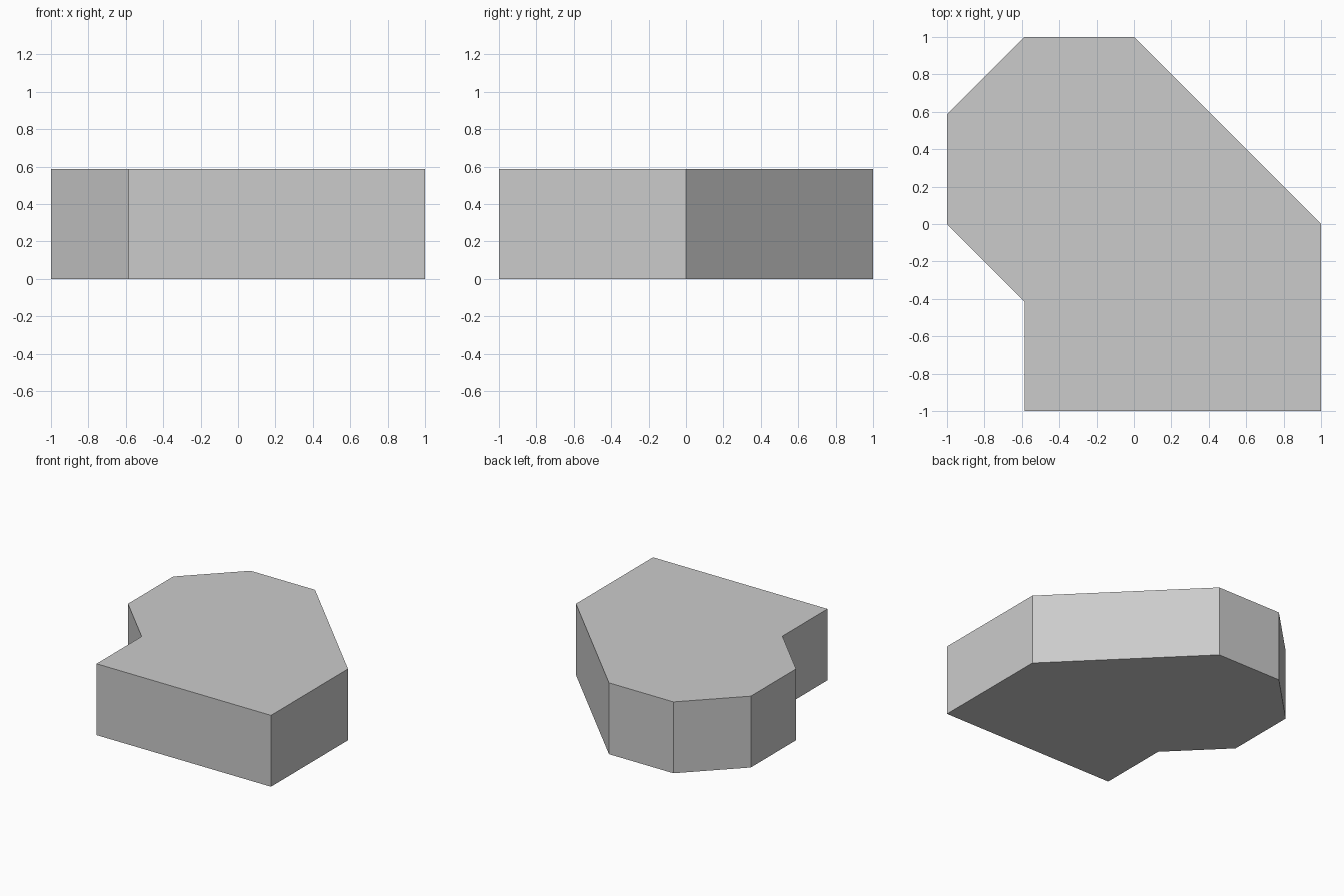
import bpy
import bmesh

if "Cube" in bpy.data.objects:
    bpy.data.objects.remove(bpy.data.objects["Cube"])

HEIGHT = 0.586
C = 0.586  # inner corner offset

# Outline of the slab, counter-clockwise seen from above
outline = [(-C, -1), (1, -1), (1, 0), (0, 1),
           (-C, 1), (-1, C), (-1, 0), (-C, C - 1)]

# Extrude the outline into a closed, flat-faced prism
bm = bmesh.new()
base = bm.faces.new([bm.verts.new((x, y, 0)) for x, y in outline])
top = bmesh.ops.extrude_face_region(bm, geom=[base], use_keep_orig=True)
top_verts = [g for g in top["geom"] if isinstance(g, bmesh.types.BMVert)]
bmesh.ops.translate(bm, verts=top_verts, vec=(0, 0, HEIGHT))
bmesh.ops.recalc_face_normals(bm, faces=bm.faces[:])

mesh = bpy.data.meshes.new("angled_block")
bm.to_mesh(mesh)
bm.free()
block = bpy.data.objects.new("angled_block", mesh)
bpy.context.collection.objects.link(block)
